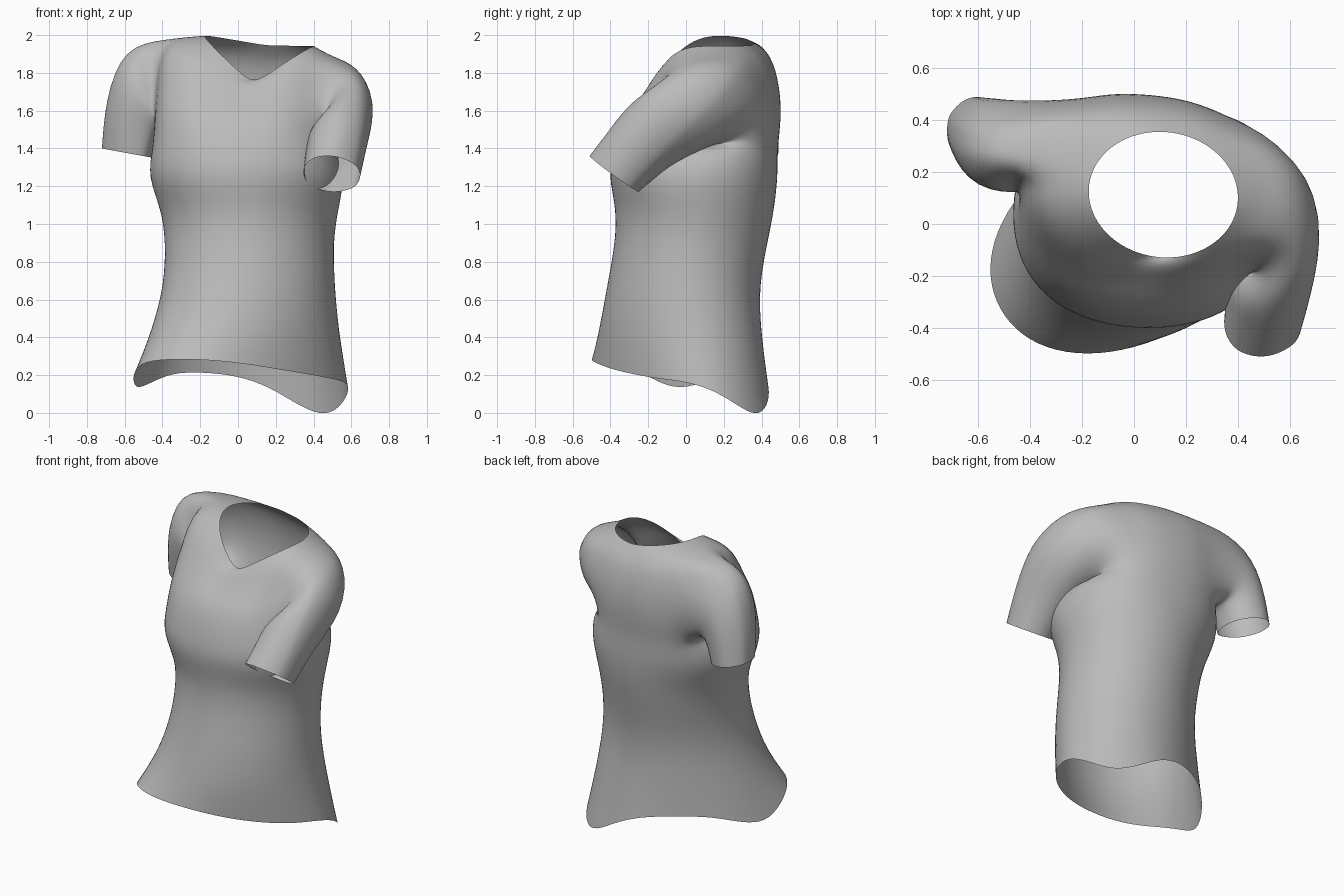
import bpy
import bmesh
from math import cos, sin, pi, atan2, radians
from mathutils import Vector

default_cube = bpy.data.objects.get("Cube")
if default_cube:
    bpy.data.objects.remove(default_cube, do_unlink=True)

COLUMNS = 20


def make_material(name, colour):
    material = bpy.data.materials.new(name)
    material.use_nodes = True
    material.diffuse_color = colour
    material.node_tree.nodes["Principled BSDF"].inputs["Base Color"].default_value = colour
    return material


def body_ring(bm, centre, radii, turn, lean=0, front_dip=0, back_dip=0, squareness=2):
    """Closed loop around the body; dips lower its front and back middle."""
    angle = radians(turn)
    ring = []
    for column in range(COLUMNS):
        t = 2 * pi * column / COLUMNS
        u, v = cos(t), sin(t)
        size = (abs(u) ** squareness + abs(v) ** squareness) ** (-1 / squareness)
        x, y = radii[0] * u * size, radii[1] * v * size
        dip = front_dip if v < 0 else back_dip
        ring.append(bm.verts.new((
            centre[0] + x * cos(angle) - y * sin(angle),
            centre[1] + x * sin(angle) + y * cos(angle),
            centre[2] + lean * u - dip * (1 - abs(u)))))
    return ring


def bridge(bm, lower, upper, skipped=()):
    """Quads between two closed loops of equal length."""
    count = len(lower)
    for i in range(count):
        if i not in skipped:
            j = (i + 1) % count
            bm.faces.new((lower[i], lower[j], upper[j], upper[i]))


def armhole(rings, first, last):
    """Vertices around the gap left in the body for a sleeve."""
    columns = [c % COLUMNS for c in range(first, last + 1)]
    loop = [rings[0][c] for c in columns]
    loop += [ring[columns[-1]] for ring in rings[1:-1]]
    loop += [rings[-1][c] for c in reversed(columns)]
    loop += [ring[columns[0]] for ring in reversed(rings[1:-1])]
    return loop


def sleeve(bm, loop, sections):
    """Extend an armhole through sections of (centre, back vector, top vector)."""
    middle = sum((v.co for v in loop), Vector()) / len(loop)
    angles = [atan2(v.co.z - middle.z, v.co.y - middle.y) for v in loop]
    for centre, back, top in sections:
        following = [bm.verts.new(Vector(centre) + Vector(back) * cos(a) + Vector(top) * sin(a))
                     for a in angles]
        bridge(bm, loop, following)
        loop = following


bm = bmesh.new()

# Hem with its wavy lower edge
hem = body_ring(bm, (.015, -.03, 0), (.615, .412), 29.5, squareness=2.1)
hem_heights = (.04, -.02, .03, .14, .2, .215, .215, .155, .12, .2,
               .26, .28, .285, .28, .26, .23, .205, .18, .165, .12)
for vertex, height in zip(hem, hem_heights):
    vertex.co.z = height

# Waist and chest, twisting on the way up
lower_body = [
    hem,
    body_ring(bm, (.04, -.032, .45), (.515, .415), 25),
    body_ring(bm, (.06, -.014, .68), (.465, .403), 18),
    body_ring(bm, (.06, .028, .9), (.452, .408), 12),
    body_ring(bm, (.062, .05, 1.08), (.477, .425), 6),
    body_ring(bm, (.045, .037, 1.25), (.53, .455), -2, squareness=2.3),
]

# Upper chest, shoulders and neckline
yoke = [
    body_ring(bm, (.035, .05, 1.4), (.49, .435), -4, squareness=2.5),
    body_ring(bm, (.025, .085, 1.56), (.465, .42), -5, squareness=2.7),
    body_ring(bm, (.03, .13, 1.73), (.46, .365), -6, -.02, .08, .02, 2.7),
    body_ring(bm, (.05, .145, 1.935), (.46, .31), -8, -.05, .2, .08, 2.2),
]
neckline = body_ring(bm, (.113, .113, 1.97), (.293, .245), -8, -.028, .23, .025)

left_first, left_last = -2, 3
right_first, right_last = 7, 10
gaps = {c % COLUMNS for c in range(left_first, left_last)}
gaps |= set(range(right_first, right_last))

body = lower_body + yoke + [neckline]
for lower, upper in zip(body, body[1:]):
    bridge(bm, lower, upper, gaps if lower in yoke[:-1] else ())

# Left sleeve reaches forward
sleeve(bm, armhole(yoke, left_first, left_last), [
    ((.52, .09, 1.63), (.01, .255, -.02), (.115, .02, .215)),
    ((.55, -.08, 1.545), (.06, .22, -.1), (.182, .02, .13)),
    ((.52, -.25, 1.405), (.01, .155, -.105), (.172, .01, .05)),
    ((.495, -.38, 1.265), (0, .135, -.098), (.155, 0, -.01)),
])

# Right sleeve hangs down
sleeve(bm, armhole(yoke, right_first, right_last), [
    ((-.48, .29, 1.69), (.02, .21, 0), (-.13, 0, .255)),
    ((-.555, .31, 1.58), (0, .2, 0), (-.15, 0, .075)),
    ((-.585, .335, 1.375), (0, .175, 0), (-.137, .02, .025)),
])

bmesh.ops.recalc_face_normals(bm, faces=bm.faces)
mesh = bpy.data.meshes.new("shirt")
bm.to_mesh(mesh)
bm.free()
for polygon in mesh.polygons:
    polygon.use_smooth = True

shirt = bpy.data.objects.new("shirt", mesh)
bpy.context.collection.objects.link(shirt)
mesh.materials.append(make_material("grey cloth", (.5, .5, .5, 1)))
smoothing = shirt.modifiers.new("smoothing", "SUBSURF")
smoothing.levels = smoothing.render_levels = 2
